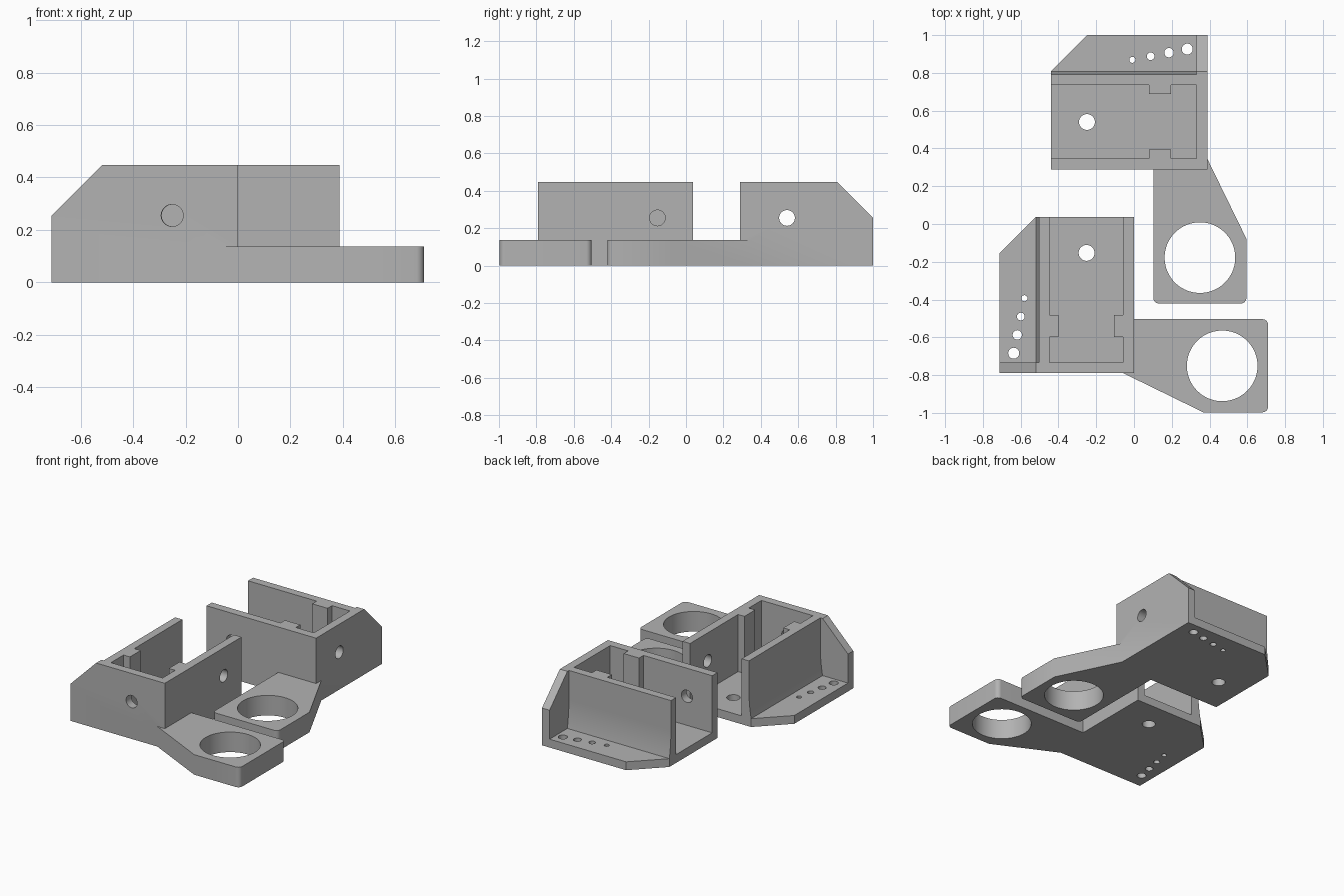
import bpy, bmesh, math
from mathutils import Matrix

cube = bpy.data.objects.get("Cube")
if cube:
    bpy.data.objects.remove(cube, do_unlink=True)

GREY = (0.45, 0.45, 0.45, 1)
mat = bpy.data.materials.new("plain grey")
mat.use_nodes = True
mat.diffuse_color = GREY
mat.node_tree.nodes["Principled BSDF"].inputs["Base Color"].default_value = GREY

# Bracket sizes: LENGTH along x, WIDTH along y
LENGTH, WIDTH, HEIGHT = 0.828, 0.711, 0.447
WALL, ARM_TOP, CHAMFER = 0.057, 0.137, 0.192
CAV_LOW, CAV_HIGH, NUB = 0.264, 0.654, 0.048


def prism(name, pts, axis, lo, hi):
    """Extrude a closed outline along an axis."""
    bm = bmesh.new()

    def ring(d):
        out = []
        for p in pts:
            co = list(p)
            co.insert(axis, d)
            out.append(bm.verts.new(co))
        return out
    a, b = ring(lo), ring(hi)
    bm.faces.new(a)
    bm.faces.new(b)
    for i in range(len(a)):
        j = (i + 1) % len(a)
        bm.faces.new((a[i], a[j], b[j], b[i]))
    bmesh.ops.recalc_face_normals(bm, faces=bm.faces)
    me = bpy.data.meshes.new(name)
    bm.to_mesh(me)
    bm.free()
    me.materials.append(mat)
    ob = bpy.data.objects.new(name, me)
    bpy.context.collection.objects.link(ob)
    return ob


def arc(cx, cy, r, start, end, n):
    angles = [math.radians(start + (end - start) * i / n) for i in range(n + 1)]
    return [(cx + r * math.cos(t), cy + r * math.sin(t)) for t in angles]


def hole(cx, cy, r, axis, lo, hi, n=48):
    return prism("hole_cutter", arc(cx, cy, r, 0, 360, n)[:-1], axis, lo, hi)


def combine(ob, other, op):
    """Apply a boolean and discard the helper."""
    mod = ob.modifiers.new(op, 'BOOLEAN')
    mod.operation, mod.solver, mod.object = op, 'EXACT', other
    bpy.context.view_layer.objects.active = ob
    bpy.ops.object.modifier_apply(modifier=mod.name)
    bpy.data.objects.remove(other, do_unlink=True)


# Solid body with the sloped gusset outline
body = prism("back_bracket", [(0, 0), (WIDTH, 0), (WIDTH, HEIGHT), (CHAMFER, HEIGHT), (0, 0.255)],
             0, 0, LENGTH)

# Ring arm with rounded outer corners
R, TIP, NEAR, FAR = 0.03, 1.421, 0.286, -0.207
arm = [(NEAR, 0.68)] + arc(NEAR - R, TIP - R, R, 0, 90, 8)
arm += arc(FAR + R, TIP - R, R, 90, 180, 8) + [(FAR, 1.078), (0.01, 0.634)]
combine(body, prism("arm", arm, 2, 0, ARM_TOP), 'UNION')

# Tray cavity, leaving a pair of locating nubs
n0, n1 = 0.193, 0.309
lower = [(WALL, CAV_LOW), (n0, CAV_LOW), (n0, CAV_LOW + NUB), (n1, CAV_LOW + NUB),
         (n1, CAV_LOW), (1, CAV_LOW)]
upper = [(u, CAV_LOW + CAV_HIGH - v) for u, v in reversed(lower)]
cutters = [prism("cavity", lower + upper, 2, WALL, 1)]

# Space above the flange, with a shallow fillet against the wall
outer, fillet_top, steps = 0.209, 0.25, 12
curve = []
for i in range(steps + 1):
    t = 1 - i / steps
    curve.append((outer - (outer - CHAMFER) * t * t, fillet_top + (WALL - fillet_top) * t))
cutters.append(prism("flange_space", [(-0.1, WALL)] + curve + [(outer, 1), (-0.1, 1)], 0, WALL, 1))

# Clipped flange corner
c = CHAMFER + 0.1
cutters.append(prism("corner_clip", [(LENGTH - c, -0.1), (LENGTH + 0.1, -0.1), (LENGTH + 0.1, c)],
                     2, -1, 1))

# Screw holes in end wall, side wall and floor, then the large ring hole
mid_u, mid_v = 0.637, 0.46
cutters += [hole(mid_v, 0.255, 0.042, 0, -0.1, 0.1),
            hole(mid_u, 0.255, 0.042, 1, 0.6, 0.8),
            hole(mid_u, mid_v, 0.042, 2, -0.1, 0.1),
            hole(0.039, 1.178, 0.187, 2, -0.1, 0.3, 80)]

# Row of shrinking flange holes
for i in range(4):
    cutters.append(hole(0.106 + 0.097 * i, 0.074 + 0.019 * i, 0.029 - 0.0043 * i, 2, -0.1, 0.1, 32))
for cutter in cutters:
    combine(body, cutter, 'DIFFERENCE')

# Mirrored partner, with length and width swapped
partner = body.copy()
partner.name = "front_bracket"
partner.data = body.data.copy()
bpy.context.collection.objects.link(partner)
swap = Matrix(((0, 1, 0, 0), (1, 0, 0, 0), (0, 0, 1, 0), (0, 0, 0, 1)))
partner.data.transform(Matrix.Translation((-WIDTH, -0.79, 0)) @ swap)
partner.data.flip_normals()
body.data.transform(Matrix.Translation((0.388, 1, 0)) @ Matrix.Rotation(math.pi, 4, 'Z'))

# Smooth the round surfaces only
bpy.ops.object.select_all(action='DESELECT')
for ob in (body, partner):
    ob.select_set(True)
bpy.context.view_layer.objects.active = body
bpy.ops.object.shade_smooth_by_angle(angle=math.radians(30))
